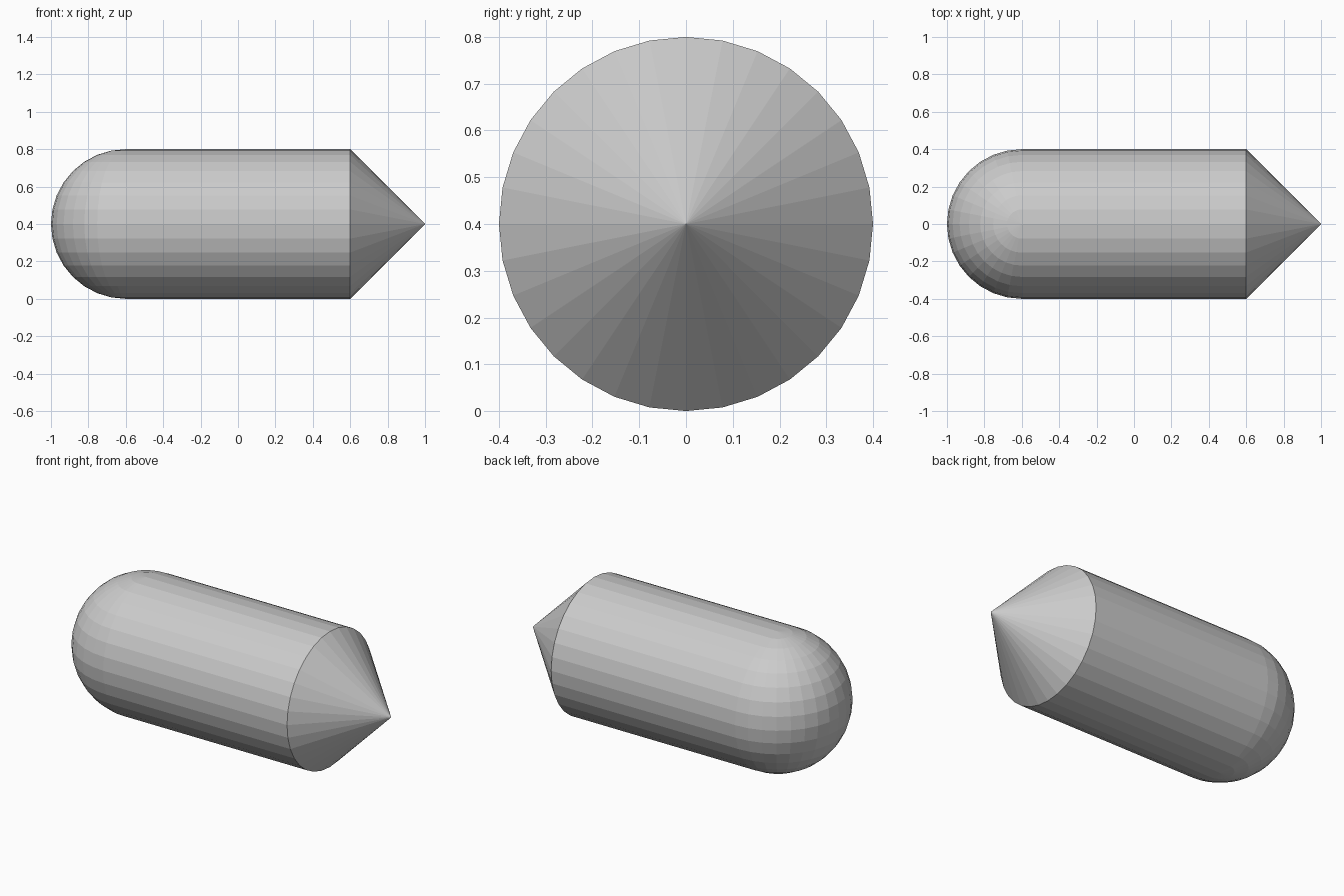
import bpy, bmesh
from math import pi
from mathutils import Matrix

if "Cube" in bpy.data.objects:
    bpy.data.objects.remove(bpy.data.objects["Cube"])

R, SIDES = 0.4, 32


def make_part(name, build):
    bm = bmesh.new()
    build(bm)
    mesh = bpy.data.meshes.new(name)
    bm.to_mesh(mesh)
    bm.free()
    obj = bpy.data.objects.new(name, mesh)
    bpy.context.collection.objects.link(obj)
    return obj


def along_x(x):
    # place a z-aligned primitive along x at axle height
    return Matrix.Translation((x, 0, R)) @ Matrix.Rotation(pi / 2, 4, 'Y')


# straight tube, open where it meets the dome and the tip
def body(bm):
    bmesh.ops.create_cone(bm, cap_ends=False, segments=SIDES, radius1=R,
                          radius2=R, depth=1.2, matrix=along_x(0))


# pointed end
def tip(bm):
    bmesh.ops.create_cone(bm, cap_ends=False, segments=SIDES, radius1=R,
                          radius2=0, depth=0.4, matrix=along_x(0.8))
    bmesh.ops.remove_doubles(bm, verts=bm.verts[:], dist=1e-5)


# rounded end: upright sphere, keeping only the half outside the tube
def dome(bm):
    bmesh.ops.create_uvsphere(bm, u_segments=SIDES, v_segments=SIDES // 2, radius=R,
                              matrix=Matrix.Translation((-0.6, 0, R)))
    inner = [f for f in bm.faces if f.calc_center_median().x > -0.6]
    bmesh.ops.delete(bm, geom=inner, context='FACES')


make_part("body", body)
make_part("pointed_tip", tip)
make_part("rounded_end", dome)
